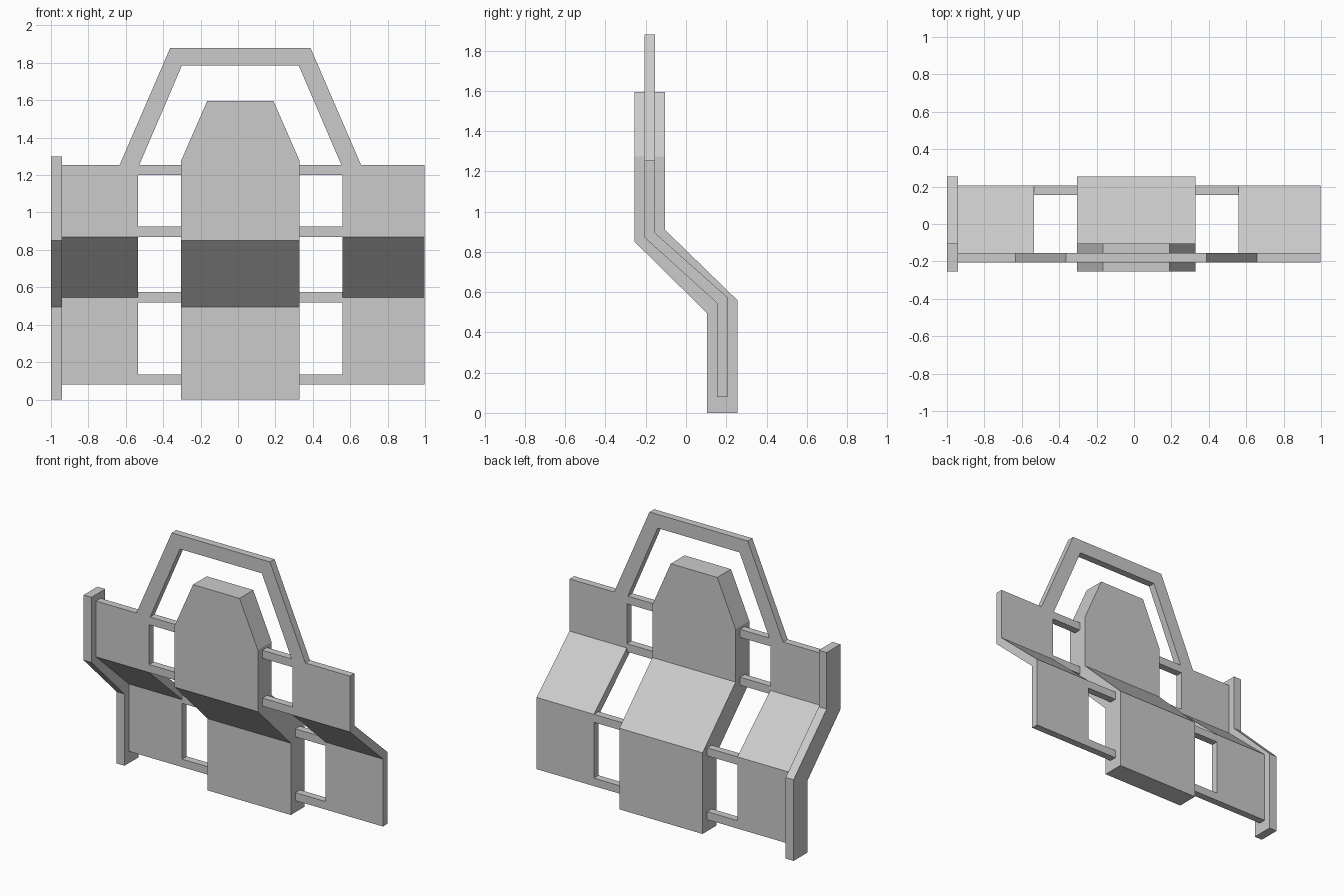
import bpy, bmesh
from mathutils import Vector

if "Cube" in bpy.data.objects:
    bpy.data.objects.remove(bpy.data.objects["Cube"])

MID = 0.0125  # symmetry line of the main body (the side post sits outside it)


def prism(name, pts, axis, a, b):
    """Extrude a profile along x (points are y,z) or y (points are x,z)."""
    place = (lambda p, t: (t, p[0], p[1])) if axis == 'x' else (lambda p, t: (p[0], t, p[1]))
    bm = bmesh.new()
    face = bm.faces.new([bm.verts.new(place(p, a)) for p in pts])
    ext = bmesh.ops.extrude_face_region(bm, geom=[face])
    moved = [g for g in ext['geom'] if isinstance(g, bmesh.types.BMVert)]
    shift = Vector((b - a, 0, 0)) if axis == 'x' else Vector((0, b - a, 0))
    bmesh.ops.translate(bm, verts=moved, vec=shift)
    return finish(name, bm)


def finish(name, bm):
    bmesh.ops.recalc_face_normals(bm, faces=bm.faces)
    mesh = bpy.data.meshes.new(name)
    bm.to_mesh(mesh)
    bm.free()
    ob = bpy.data.objects.new(name, mesh)
    bpy.context.collection.objects.link(ob)
    return ob


def slice_off(ob, co, normal):
    """Cut away everything on the normal side of a plane and cap it."""
    bm = bmesh.new()
    bm.from_mesh(ob.data)
    bmesh.ops.bisect_plane(bm, geom=bm.verts[:] + bm.edges[:] + bm.faces[:],
                           plane_co=co, plane_no=normal, clear_outer=True)
    bmesh.ops.holes_fill(bm, edges=[e for e in bm.edges if e.is_boundary])
    bmesh.ops.recalc_face_normals(bm, faces=bm.faces)
    bm.to_mesh(ob.data)
    bm.free()


def thick_profile(top):
    return [(0.105, 0), (0.105, 0.495), (-0.255, 0.85), (-0.255, top),
            (-0.105, top), (-0.105, 0.91), (0.255, 0.56), (0.255, 0)]


THIN = [(0.155, 0.08), (0.155, 0.545), (-0.205, 0.87), (-0.205, 1.255),
        (-0.155, 1.255), (-0.155, 0.895), (0.205, 0.575), (0.205, 0.08)]

# Central pad with chamfered upper corners
pad = prism("center_pad", thick_profile(1.595), 'x', -0.305, 0.33)
for s in (-1, 1):
    slice_off(pad, (MID + s * 0.3175, 0, 1.275), (s * 0.32, 0, 0.14))

# Edge post on the left
prism("side_post", thick_profile(1.30), 'x', -1.0, -0.94)

# Bent side panels and the rungs joining them to the pad
RUNGS = [(0.08, 0.155), (0.52, 0.155), (0.87, -0.205), (1.20, -0.205)]
for s, side in ((-1, "left"), (1, "right")):
    prism(side + "_panel", THIN, 'x', MID + s * 0.5475, MID + s * 0.985)
    for i, (z, y) in enumerate(RUNGS):
        rect = [(y, z), (y + 0.05, z), (y + 0.05, z + 0.055), (y, z + 0.055)]
        prism(f"{side}_rung_{i + 1}", rect, 'x', MID + s * 0.3175, MID + s * 0.5475)

# Trapezoid frame above the body
half = [(0.645, 1.255), (0.375, 1.88)]
inner = [(0.3125, 1.785), (0.54, 1.255)]
right = [(MID + x, z) for x, z in half]
left = [(MID - x, z) for x, z in reversed(half)]
inner_left = [(MID - x, z) for x, z in reversed(inner)]
inner_right = [(MID + x, z) for x, z in inner]
prism("top_frame", right + left + inner_left + inner_right, 'y', -0.205, -0.155)
